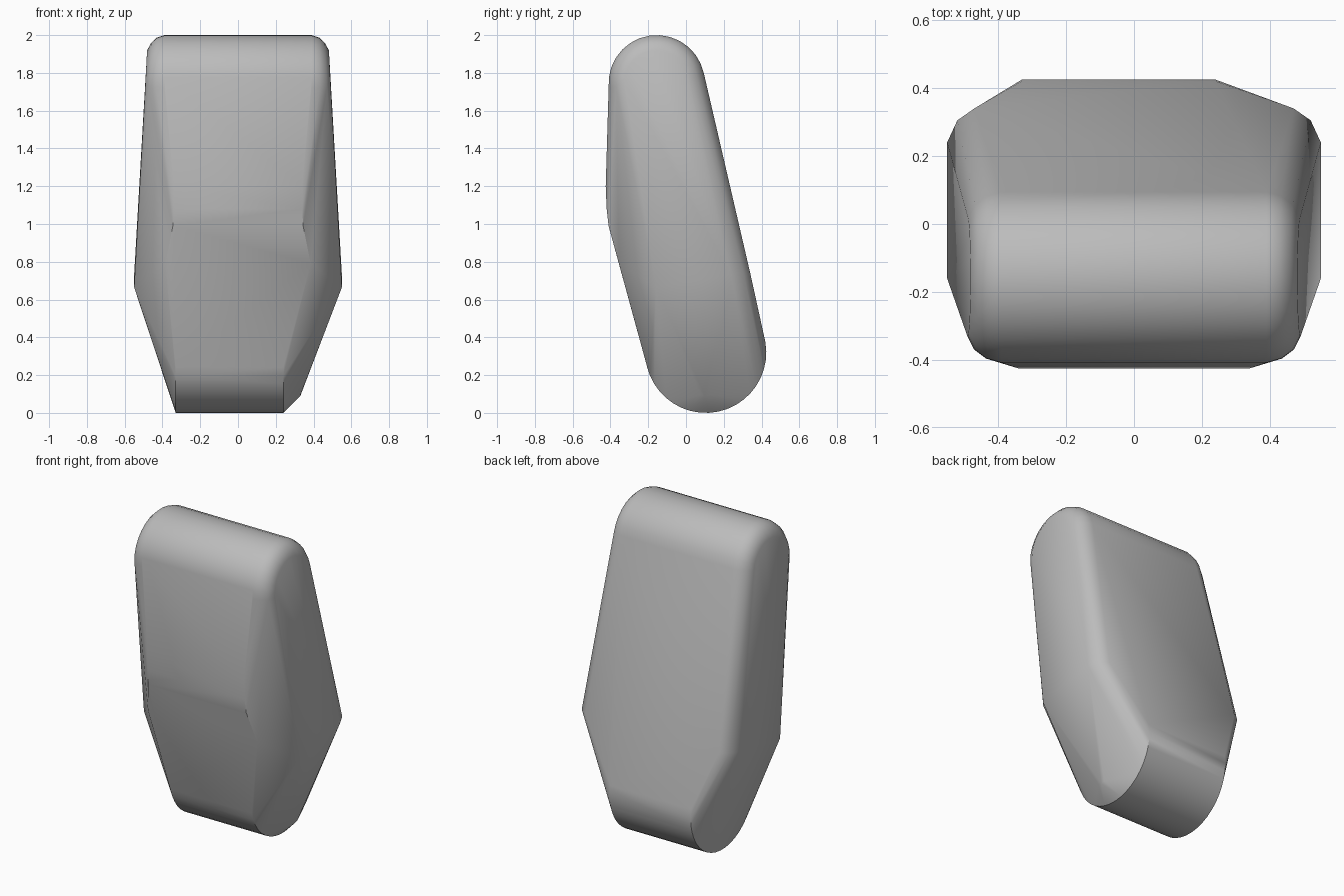
import bpy, bmesh
from math import sin, cos, radians

cube = bpy.data.objects.get("Cube")
if cube:
    bpy.data.objects.remove(cube)

mat = bpy.data.materials.new("plain grey")
mat.use_nodes = True
grey = (0.5, 0.5, 0.5, 1)
mat.diffuse_color = grey
mat.node_tree.nodes["Principled BSDF"].inputs["Base Color"].default_value = grey


def arc(x, y, z, r, start, end, steps, lean=0.0):
    """Arc in the side plane; lean widens it towards the bottom."""
    pts = []
    for i in range(steps + 1):
        a = radians(start + (end - start) * i / steps)
        h = r * sin(a)
        pts.append((x - lean * h, y + r * cos(a), z + h))
    return pts


points = []
for side in (-1, 1):
    half = []
    # Rounded top edge, rolled over towards the flat side panel
    for x, r, lean in ((0.39, 0.255, 0), (0.435, 0.242, 0.02),
                       (0.47, 0.215, 0.05), (0.49, 0.175, 0.05)):
        half += arc(x, -0.155, 1.745, r, 12, 185, 14, lean)
    # Gently bulging front
    half += [(0.34, -0.425, 1.2), (0.34, -0.42, 1.08), (0.345, -0.41, 0.99),
             (0.385, -0.355, 0.79)]
    # Widest corners of the side panel, softened at the back
    half += [(0.55, -0.16, 0.665), (0.55, 0.24, 0.73),
             (0.52, 0.305, 0.74), (0.47, 0.34, 0.74)]
    points += [(side * x, y, z) for x, y, z in half]

# Rounded foot, with a small blunt nose on one end
for x in (-0.33, 0.24):
    points += arc(x, 0.105, 0.32, 0.32, 10, -166, 20)
points += arc(0.33, 0.1, 0.14, 0.05, 0, -180, 6)

bm = bmesh.new()
for p in points:
    bm.verts.new(p)
hull = bmesh.ops.convex_hull(bm, input=bm.verts)
loose = [v for v in bm.verts if not v.link_faces]
bmesh.ops.delete(bm, geom=loose, context="VERTS")
bmesh.ops.dissolve_limit(bm, angle_limit=radians(1), verts=bm.verts, edges=bm.edges)
bmesh.ops.recalc_face_normals(bm, faces=bm.faces)

mesh = bpy.data.meshes.new("tapered_block")
bm.to_mesh(mesh)
bm.free()
mesh.materials.append(mat)
block = bpy.data.objects.new("tapered_block", mesh)
bpy.context.collection.objects.link(block)

# Smooth rounded edges, keep the hard corners
bpy.context.view_layer.objects.active = block
block.select_set(True)
bpy.ops.object.shade_smooth_by_angle(angle=radians(30))
